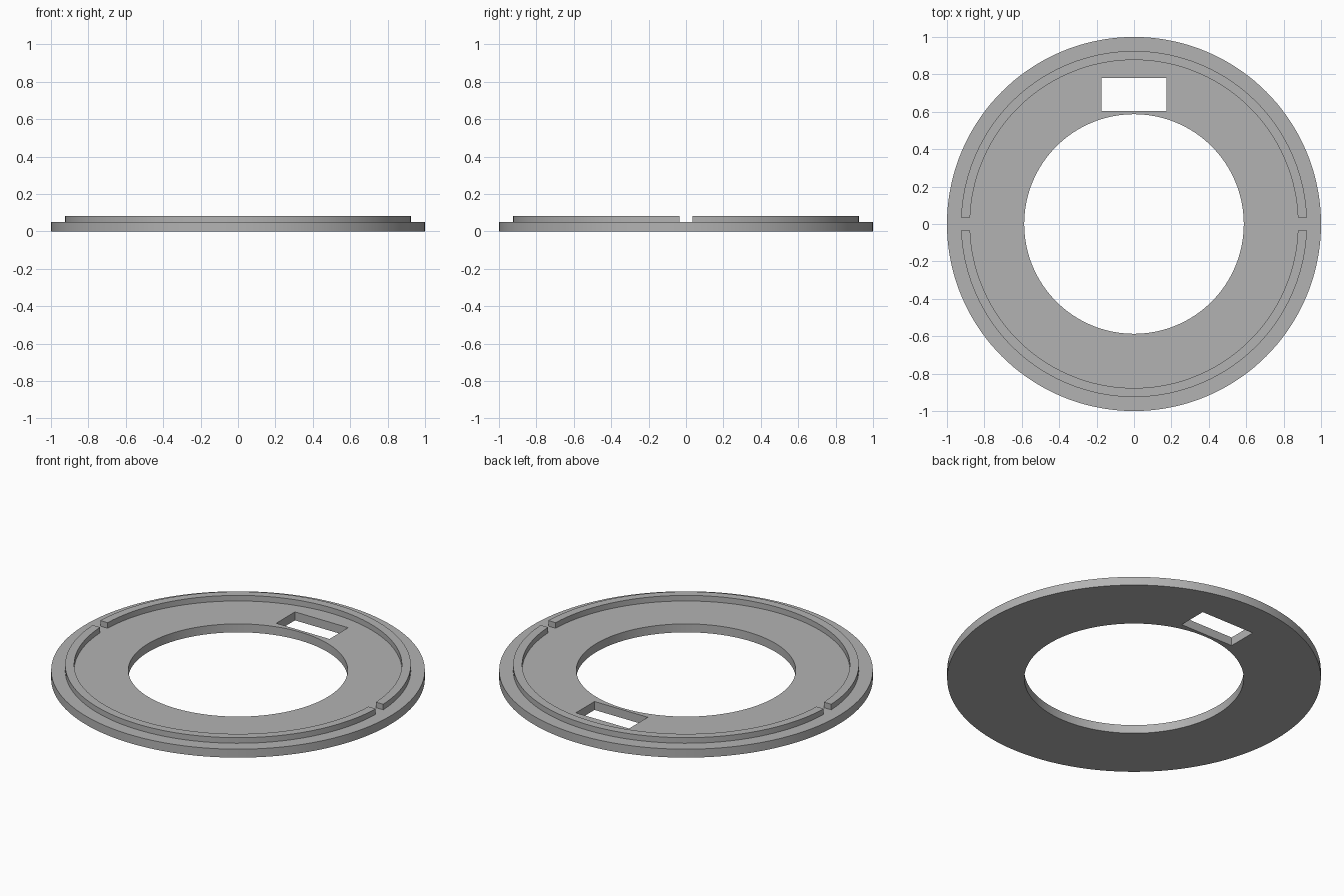
import bpy, bmesh
from math import asin, cos, sin, pi, tau, radians

cube = bpy.data.objects.get("Cube")
if cube:
    bpy.data.objects.remove(cube, do_unlink=True)

PLATE_TOP, RIDGE_TOP = 0.05, 0.083
GAP = 0.035          # half width of the gaps between the ridges

grey = bpy.data.materials.new("plain grey")
grey.use_nodes = True
colour = (0.45, 0.45, 0.45, 1)
grey.diffuse_color = colour
grey.node_tree.nodes["Principled BSDF"].inputs["Base Color"].default_value = colour


def band(name, inner, outer, z0, z1, steps, gap=None, turn=0):
    """Flat-topped ring, or a half ring whose ends are cut parallel to x."""
    bm = bmesh.new()
    sections = []
    count = steps if gap is None else steps + 1
    for i in range(count):
        section = []
        for r, z in ((inner, z0), (outer, z0), (outer, z1), (inner, z1)):
            if gap is None:
                a = tau * i / steps
            else:
                start = asin(gap / r)
                a = turn + start + (pi - 2 * start) * i / steps
            section.append(bm.verts.new((r * cos(a), r * sin(a), z)))
        sections.append(section)
    pairs = list(zip(sections, sections[1:]))
    if gap is None:
        pairs.append((sections[-1], sections[0]))
    else:
        bm.faces.new(sections[0])
        bm.faces.new(sections[-1])
    for a, b in pairs:
        for k in range(4):
            n = (k + 1) % 4
            bm.faces.new((a[k], a[n], b[n], b[k]))
    bmesh.ops.recalc_face_normals(bm, faces=bm.faces)
    mesh = bpy.data.meshes.new(name)
    bm.to_mesh(mesh)
    bm.free()
    mesh.materials.append(grey)
    obj = bpy.data.objects.new(name, mesh)
    bpy.context.collection.objects.link(obj)
    return obj


def select(obj):
    bpy.ops.object.select_all(action='DESELECT')
    obj.select_set(True)
    bpy.context.view_layer.objects.active = obj


# Base ring
plate = band("base_ring", 0.587, 1.0, 0, PLATE_TOP, 144)

# Rectangular slot through the back of the ring
bpy.ops.mesh.primitive_cube_add(size=1, location=(0, 0.6925, 0.025))
cutter = bpy.context.object
cutter.name = "slot_cutter"
cutter.scale = (0.348, 0.175, 0.3)
cutter.hide_render = True
cutter.data.materials.append(grey)
slot = plate.modifiers.new("slot", 'BOOLEAN')
slot.operation = 'DIFFERENCE'
slot.solver = 'EXACT'
slot.object = cutter
select(plate)
bpy.ops.object.modifier_apply(modifier="slot")
bpy.data.objects.remove(cutter, do_unlink=True)

# Two raised half-ring ridges, sunk slightly into the base
ridges = [band(name, 0.877, 0.925, PLATE_TOP - 0.005, RIDGE_TOP, 72, GAP, turn)
          for name, turn in (("back_ridge", 0), ("front_ridge", pi))]

for obj in [plate] + ridges:
    select(obj)
    bpy.ops.object.shade_smooth_by_angle(angle=radians(30))
